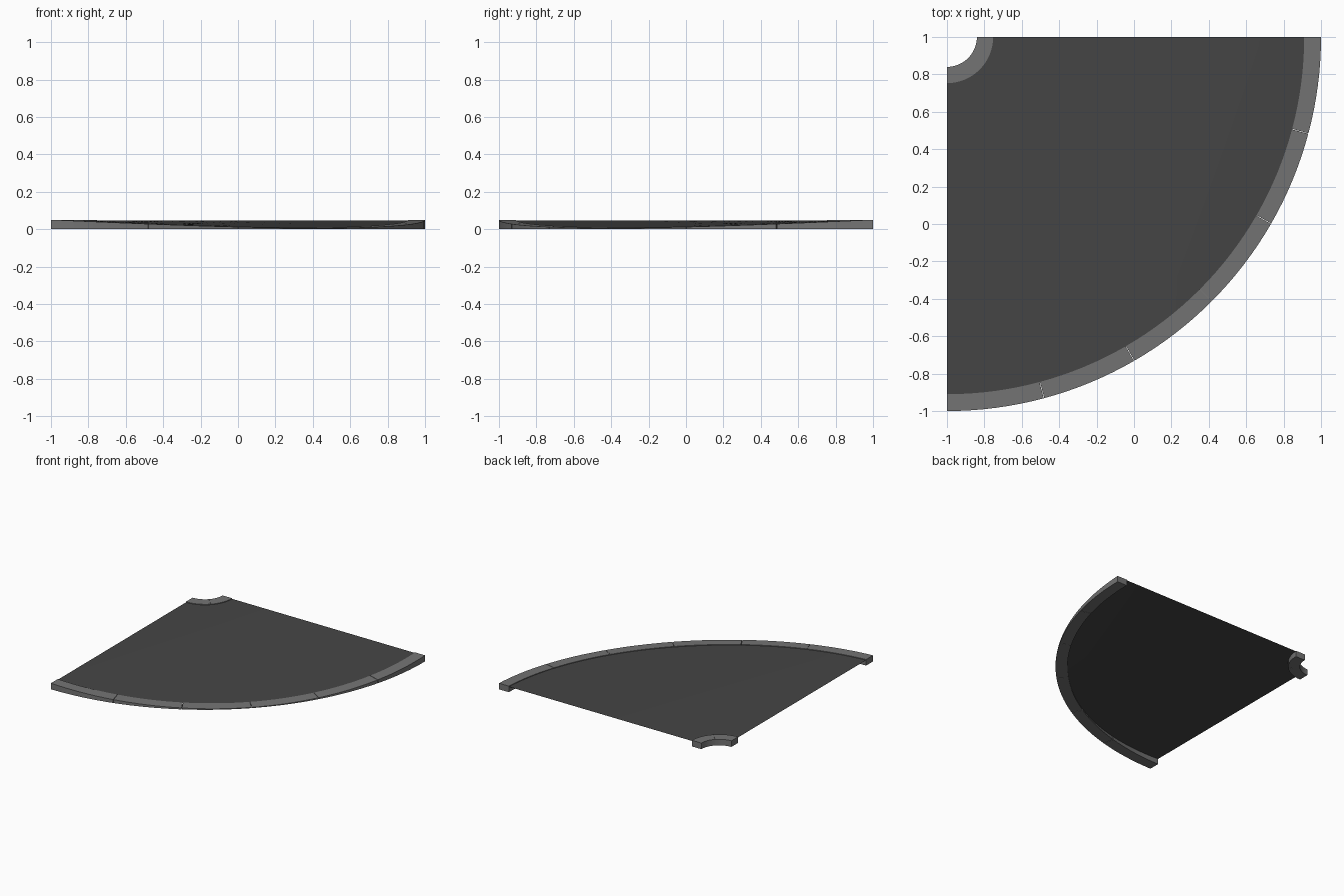
import bpy, bmesh, math

cube = bpy.data.objects.get("Cube")
if cube:
    bpy.data.objects.remove(cube, do_unlink=True)


def material(name, value):
    m = bpy.data.materials.new(name)
    m.use_nodes = True
    colour = (value, value, value, 1)
    m.diffuse_color = colour
    bsdf = m.node_tree.nodes["Principled BSDF"]
    bsdf.inputs["Base Color"].default_value = colour
    bsdf.inputs["Roughness"].default_value = 0.9
    return m


asphalt = material("dark_asphalt", 0.06)
stone = material("grey_kerb_stone", 0.175)

HEIGHT = 0.05     # kerb height at the straight ends
SAG = 0.022       # saddle-shaped dip toward the outer middle
RECESS = 0.005    # road surface below the kerb top


def point(r, a, drop=0.0):
    """Point on the dipped surface; a is measured from -y about the corner."""
    dx, dy = r * math.sin(a), r * math.cos(a)
    return (dx - 1, 1 - dy, HEIGHT - SAG * dx * dy - drop)


def floor_point(r, a):
    x, y, _ = point(r, a)
    return (x, y, 0)


def finish(bm, name, mat):
    bmesh.ops.recalc_face_normals(bm, faces=bm.faces)
    mesh = bpy.data.meshes.new(name)
    bm.to_mesh(mesh)
    bm.free()
    mesh.materials.append(mat)
    obj = bpy.data.objects.new(name, mesh)
    bpy.context.collection.objects.link(obj)
    bpy.ops.object.select_all(action='DESELECT')
    obj.select_set(True)
    bpy.context.view_layer.objects.active = obj
    bpy.ops.object.shade_smooth_by_angle(angle=math.radians(30))
    return obj


def kerb(name, r0, r1, stones, steps, gap):
    """Curved kerb made of stones with hairline joints and a flat base."""
    bm = bmesh.new()
    span = math.pi / 2 / stones
    for s in range(stones):
        start = s * span + (gap if s else 0)
        end = (s + 1) * span
        rings = []
        for i in range(steps + 1):
            a = start + (end - start) * i / steps
            ring = (floor_point(r0, a), floor_point(r1, a),
                    point(r1, a), point(r0, a))
            rings.append([bm.verts.new(p) for p in ring])
        for p, q in zip(rings, rings[1:]):
            for k in range(4):
                n = (k + 1) % 4
                bm.faces.new((p[k], p[n], q[n], q[k]))
        bm.faces.new(rings[0])
        bm.faces.new(rings[-1])
    return finish(bm, name, stone)


def road(name, r0, r1, rows, steps):
    """Thin road sheet spanning the two kerbs."""
    bm = bmesh.new()
    grid = [[bm.verts.new(point(r0 + (r1 - r0) * j / rows,
                                math.pi / 2 * i / steps, RECESS))
             for i in range(steps + 1)] for j in range(rows + 1)]
    for lower, upper in zip(grid, grid[1:]):
        for i in range(steps):
            bm.faces.new((lower[i], upper[i], upper[i + 1], lower[i + 1]))
    obj = finish(bm, name, asphalt)
    if obj.data.polygons[0].normal.z < 0:
        obj.data.flip_normals()
    return obj


road("road_surface", 0.245, 1.912, 12, 48)
kerb("outer_kerb", 1.91, 2.0, 6, 8, 0.0015)
kerb("inner_kerb", 0.16, 0.247, 2, 8, 0.004)
